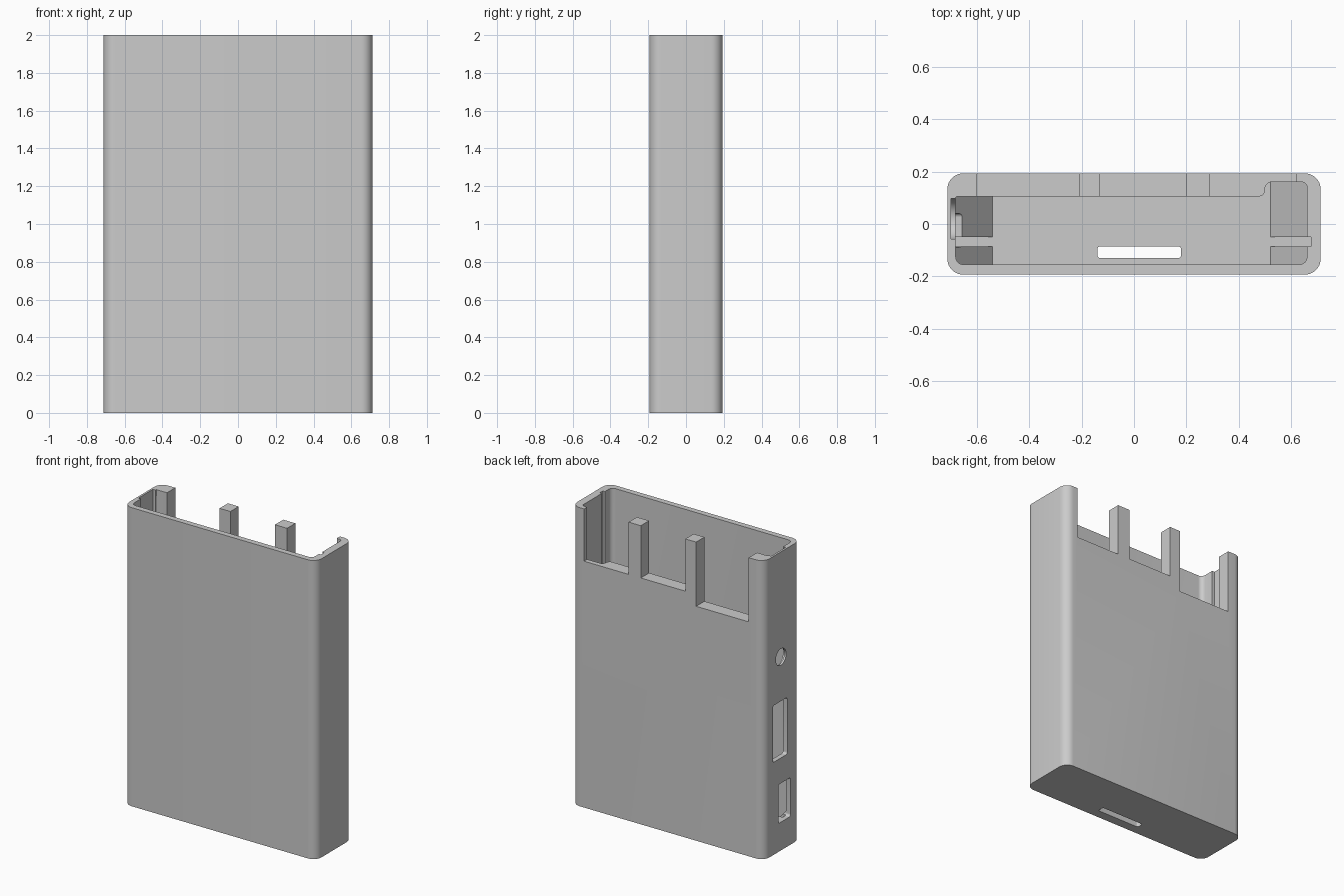
import bpy, bmesh, math
from mathutils import Vector

if "Cube" in bpy.data.objects:
    bpy.data.objects.remove(bpy.data.objects["Cube"], do_unlink=True)

grey = bpy.data.materials.new("plain_grey")
grey.use_nodes = True
grey.diffuse_color = (0.6, 0.6, 0.6, 1)
grey.node_tree.nodes["Principled BSDF"].inputs["Base Color"].default_value = (0.6, 0.6, 0.6, 1)


def rounded(corners, steps=8):
    """Counter-clockwise outline from (u, v, radius) corners."""
    out = []
    for i, (u, v, r) in enumerate(corners):
        p = Vector((u, v))
        if r == 0:
            out.append(p)
            continue
        a = (Vector(corners[i - 1][:2]) - p).normalized() * r
        b = (Vector(corners[(i + 1) % len(corners)][:2]) - p).normalized() * r
        for k in range(steps + 1):
            t = math.pi / 2 * k / steps
            out.append(p + a * (1 - math.sin(t)) + b * (1 - math.cos(t)))
    return out


def rect(u0, u1, v0, v1, r=0):
    return rounded([(u0, v0, r), (u1, v0, r), (u1, v1, r), (u0, v1, r)])


def prism(name, outline, axis, lo, hi):
    """Extrude an outline along x (outline y, z), y (x, z) or z (x, y)."""
    place = {"x": lambda u, v, w: (w, u, v),
             "y": lambda u, v, w: (u, w, v),
             "z": lambda u, v, w: (u, v, w)}[axis]
    bm = bmesh.new()
    low = [bm.verts.new(place(u, v, lo)) for u, v in outline]
    high = [bm.verts.new(place(u, v, hi)) for u, v in outline]
    bm.faces.new(low)
    bm.faces.new(high)
    for i in range(len(low)):
        bm.faces.new((low[i - 1], low[i], high[i], high[i - 1]))
    bmesh.ops.recalc_face_normals(bm, faces=bm.faces)
    mesh = bpy.data.meshes.new(name)
    bm.to_mesh(mesh)
    bm.free()
    mesh.materials.append(grey)
    obj = bpy.data.objects.new(name, mesh)
    bpy.context.collection.objects.link(obj)
    return obj


def combine(target, tool, operation="DIFFERENCE"):
    tool.hide_render = True
    mod = target.modifiers.new(tool.name, "BOOLEAN")
    mod.operation, mod.solver, mod.object = operation, "EXACT", tool
    bpy.ops.object.select_all(action="DESELECT")
    bpy.context.view_layer.objects.active = target
    target.select_set(True)
    bpy.ops.object.modifier_apply(modifier=mod.name)
    bpy.data.objects.remove(tool, do_unlink=True)


FLOOR, TOP = 0.04, 2.0
LEFT, RIGHT = 0.712, -0.712

# Outer shell
case = prism("case_shell", rect(RIGHT, LEFT, -0.193, 0.193, 0.06), "z", 0, TOP)

# Main cavity, with a deeper pocket at the left end
cavity = rounded([(-0.68, -0.155, 0.03), (0.66, -0.155, 0.03), (0.66, 0.16, 0.02),
                  (0.5, 0.16, 0.025), (0.5, 0.105, 0.025), (-0.68, 0.105, 0.005)])
combine(case, prism("cavity", cavity, "z", FLOOR, TOP + 0.1))

# Sloped supports at both ends of the floor
for name, wall, foot, back in (("right_ramp", -0.69, -0.54, 0.12),
                               ("left_ramp", 0.67, 0.52, 0.17)):
    profile = [(wall, FLOOR - 0.01), (foot, FLOOR - 0.01), (foot, FLOOR), (wall, 0.235)]
    combine(case, prism(name, profile, "y", -0.17, back), "UNION")

# Board slot running through the ramps and up the left wall
combine(case, prism("board_slot", rect(-0.68, 0.675, -0.085, -0.05), "z", FLOOR, TOP + 0.1))

# Openings in the upper back wall, leaving two posts
for x0, x1, z0 in ((0.29, 0.62, 1.65), (-0.13, 0.20, 1.65), (-0.60, -0.21, 1.57)):
    combine(case, prism("back_opening", rect(x0, x1, z0, TOP + 0.1), "y", 0.09, 0.3))

# Round-bottomed channel inside the right wall
cy, cz, cr = 0.02, 1.296, 0.077
channel = [(cy + cr * math.cos(t), cz + cr * math.sin(t))
           for t in (math.pi * (1 + k / 20) for k in range(21))]
channel += [(cy + cr, TOP + 0.1), (cy - cr, TOP + 0.1)]
combine(case, prism("plug_channel", channel, "x", -0.698, -0.66))

# Ports through the right wall
jack = [(0.012 + 0.055 * math.cos(math.tau * k / 32), cz + 0.055 * math.sin(math.tau * k / 32))
        for k in range(32)]
for name, outline in (("round_port", jack),
                      ("large_port", rect(-0.055, 0.098, 0.62, 1.0, 0.015)),
                      ("small_port", rect(-0.09, 0.04, 0.19, 0.45, 0.015))):
    combine(case, prism(name, outline, "x", -0.8, -0.64))

# Slit through the base
combine(case, prism("base_slit", rect(-0.14, 0.18, -0.13, -0.085, 0.012), "z", -0.1, 0.1))

bpy.ops.object.shade_smooth_by_angle(angle=math.radians(30))
